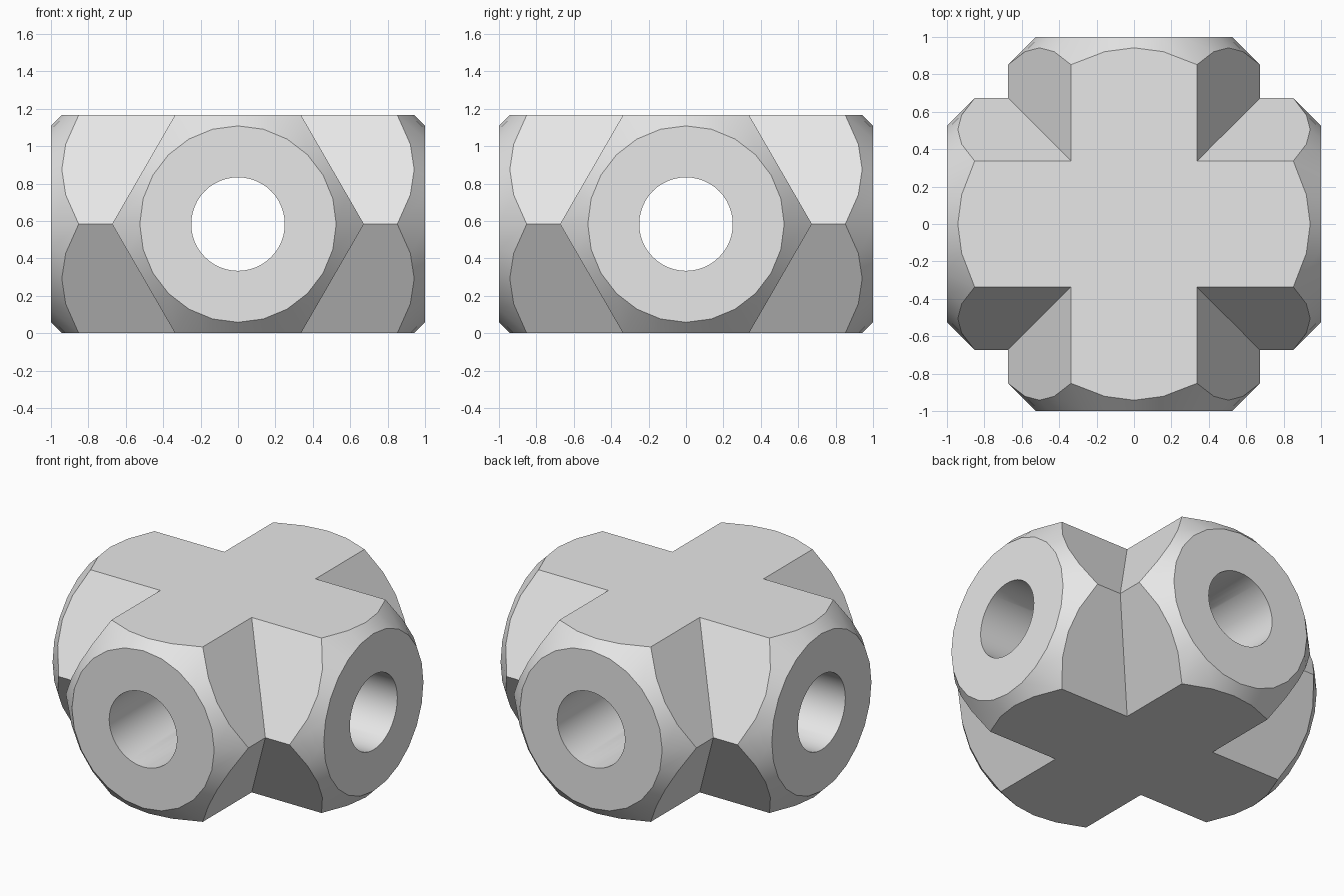
import bpy
import bmesh
from math import cos, sin, pi, radians
from mathutils import Matrix

APOTHEM = 0.583     # half the distance across the flats
END_R = 0.525       # radius of the flat round end
HOLE_R = 0.25
SIDES = 24          # segments around each nut

cube = bpy.data.objects.get("Cube")
if cube:
    bpy.data.objects.remove(cube, do_unlink=True)

grey = bpy.data.materials.new("plain grey")
grey.use_nodes = True
grey.diffuse_color = (0.8, 0.8, 0.8, 1)
grey.node_tree.nodes["Principled BSDF"].inputs["Base Color"].default_value = (0.8, 0.8, 0.8, 1)


def hex_radius(a):
    return APOTHEM / cos(a % (pi / 3) - pi / 6)


def hex_nut(name, turn):
    """Hexagonal bar along y with 45 degree conical chamfers, turned about z."""
    bm = bmesh.new()
    angles = [2 * pi * i / SIDES for i in range(SIDES)]

    def ring(side, chamfered):
        verts = []
        for a in angles:
            r = END_R if chamfered else hex_radius(a)
            y = side * (1 - (r - END_R))
            verts.append(bm.verts.new((r * cos(a), y, APOTHEM + r * sin(a))))
        return verts

    rings = [ring(-1, True), ring(-1, False), ring(1, False), ring(1, True)]
    for lower, upper in zip(rings, rings[1:]):
        for i in range(SIDES):
            j = (i + 1) % SIDES
            bm.faces.new((lower[i], lower[j], upper[j], upper[i]))
    bm.faces.new(rings[0])
    bm.faces.new(rings[-1])
    bmesh.ops.recalc_face_normals(bm, faces=bm.faces[:])
    bm.transform(Matrix.Rotation(turn, 4, "Z"))
    mesh = bpy.data.meshes.new(name)
    bm.to_mesh(mesh)
    bm.free()
    mesh.materials.append(grey)
    obj = bpy.data.objects.new(name, mesh)
    bpy.context.collection.objects.link(obj)
    return obj


def hole_cutter(name, rotation):
    bpy.ops.mesh.primitive_cylinder_add(vertices=48, radius=HOLE_R, depth=2.4,
                                        location=(0, 0, APOTHEM), rotation=rotation)
    obj = bpy.context.object
    obj.name = name
    obj.hide_render = True
    obj.data.materials.append(grey)
    return obj


def combine(target, other, operation):
    mod = target.modifiers.new(operation.lower(), "BOOLEAN")
    mod.operation = operation
    mod.solver = "EXACT"
    mod.object = other
    bpy.ops.object.select_all(action="DESELECT")
    target.select_set(True)
    bpy.context.view_layer.objects.active = target
    bpy.ops.object.modifier_apply(modifier=mod.name)
    bpy.data.objects.remove(other, do_unlink=True)


# Two crossed nuts merged into one body
body = hex_nut("crossed_hex_body", 0)
combine(body, hex_nut("side_hex_nut", pi / 2), "UNION")

# Round bores through both axes
combine(body, hole_cutter("front_bore", (pi / 2, 0, 0)), "DIFFERENCE")
combine(body, hole_cutter("side_bore", (pi / 2, 0, pi / 2)), "DIFFERENCE")

# Smooth cones and bores, crisp edges
bpy.ops.object.shade_smooth_by_angle(angle=radians(30))
